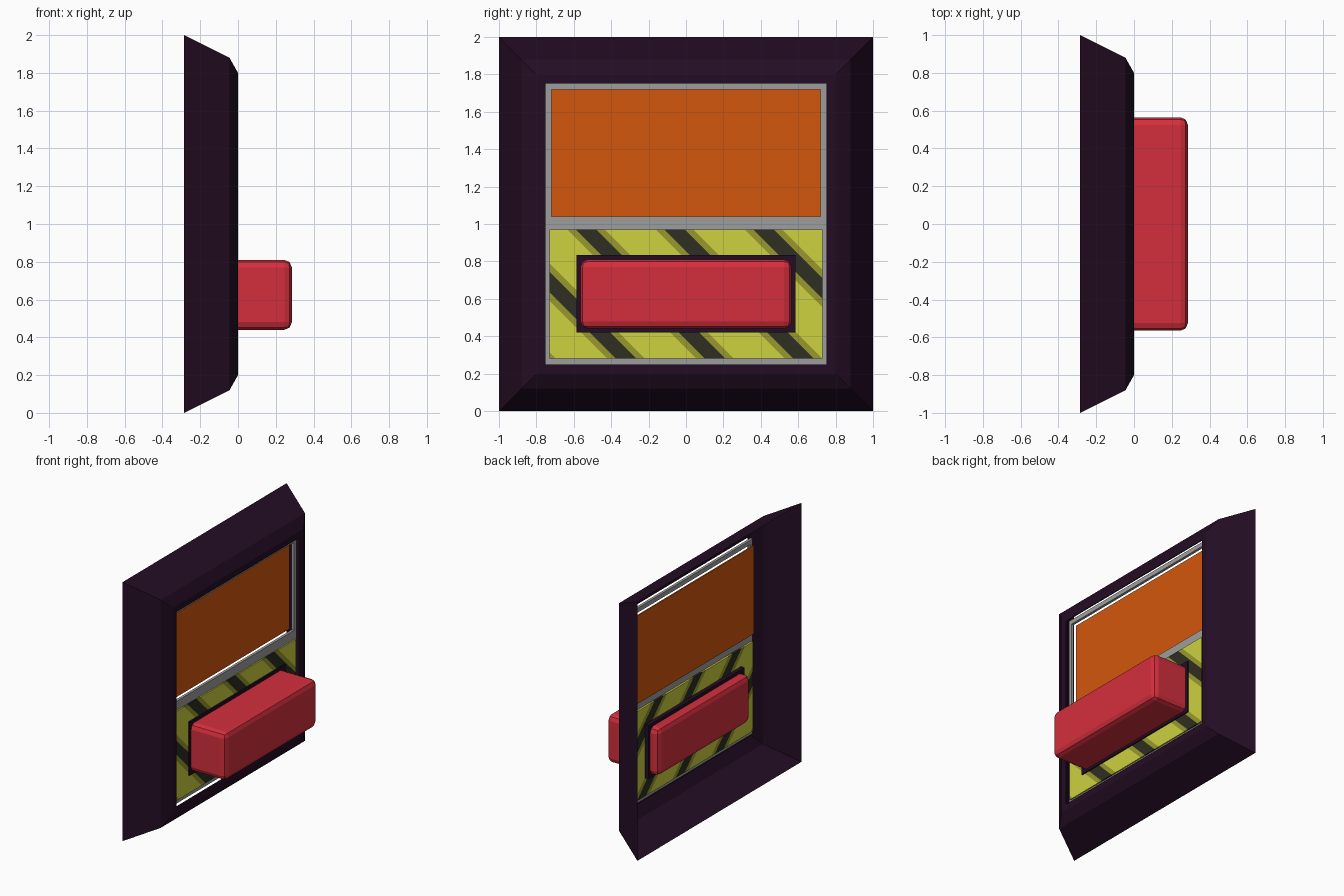
import bpy, bmesh
from mathutils import Vector

cube = bpy.data.objects.get("Cube")
if cube:
    bpy.data.objects.remove(cube, do_unlink=True)


def material(name, *rgb):
    lin = [((c / 255 + 0.055) / 1.055) ** 2.4 if c > 10 else c / 255 / 12.92 for c in rgb]
    mat = bpy.data.materials.new(name)
    mat.use_nodes = True
    mat.diffuse_color = (*lin, 1)
    mat.node_tree.nodes["Principled BSDF"].inputs["Base Color"].default_value = (*lin, 1)
    return mat


dark_plum = material("dark_plum", 36, 13, 36)
red = material("red", 212, 47, 61)
orange = material("orange", 212, 87, 13)
grey = material("grey", 158, 158, 158)
yellow = material("yellow", 205, 209, 62)
olive = material("olive", 152, 152, 45)
charcoal = material("charcoal", 46, 46, 34)


def finish(name, bm, *mats):
    mesh = bpy.data.meshes.new(name)
    bm.to_mesh(mesh)
    bm.free()
    obj = bpy.data.objects.new(name, mesh)
    bpy.context.collection.objects.link(obj)
    for mat in mats:
        mesh.materials.append(mat)
    return obj


def add_box(bm, xs, ys, zs):
    lo, hi = Vector((xs[0], ys[0], zs[0])), Vector((xs[1], ys[1], zs[1]))
    verts = bmesh.ops.create_cube(bm, size=1)["verts"]
    for v in verts:
        v.co = (lo + hi) / 2 + v.co * (hi - lo)


def box(name, xs, ys, zs, mat):
    bm = bmesh.new()
    add_box(bm, xs, ys, zs)
    return finish(name, bm, mat)


# Outer frame: open-backed sloped shell around a window
bm = bmesh.new()
rings = []
for half, x in [(1, -0.285), (0.88, -0.045), (0.8, 0), (0.75, 0)]:
    rings.append([bm.verts.new((x, sy * half, 1 + sz * half))
                  for sy, sz in [(-1, -1), (1, -1), (1, 1), (-1, 1)]])
for a, b in zip(rings, rings[1:]):
    for i in range(4):
        j = (i + 1) % 4
        bm.faces.new((a[i], a[j], b[j], b[i]))
finish("outer_frame", bm, dark_plum)

# Grey trim: three rails and two side strips
bm = bmesh.new()
trim_x = (-0.045, -0.025)
for zs in [(0.25, 0.28), (0.97, 1.04), (1.72, 1.755)]:
    add_box(bm, trim_x, (-0.75, 0.75), zs)
for zs in [(0.28, 0.97), (1.04, 1.72)]:
    for ys in [(-0.75, -0.72), (0.72, 0.75)]:
        add_box(bm, trim_x, ys, zs)
finish("grey_trim", bm, grey)

# Upper panel, set back behind the trim
box("upper_panel", (-0.075, -0.065), (-0.72, 0.72), (1.04, 1.72), orange)

# Hazard panel: slab cut by diagonal planes, coloured by distance to stripe centre
PERIOD, START, CORE, FRINGE = 0.475, -0.04, 0.055, 0.1
bm = bmesh.new()
add_box(bm, (-0.06, -0.015), (-0.73, 0.73), (0.28, 0.97))
for k in range(-1, 5):
    for offset in (-FRINGE, -CORE, CORE, FRINGE):
        bmesh.ops.bisect_plane(bm, geom=bm.verts[:] + bm.edges[:] + bm.faces[:],
                               plane_co=(0, START + k * PERIOD + offset, 0),
                               plane_no=(0, 1, 1))
for f in bm.faces:
    c = f.calc_center_median()
    d = abs((c.y + c.z - START + PERIOD / 2) % PERIOD - PERIOD / 2)
    f.material_index = 2 if d < CORE else 1 if d < FRINGE else 0
finish("hazard_panel", bm, yellow, olive, charcoal)

# Dark collar around the push bar
box("bar_collar", (-0.09, -0.005), (-0.585, 0.585), (0.42, 0.835), dark_plum)

# Push bar passing through the collar
bar = box("push_bar", (-0.157, 0.285), (-0.565, 0.565), (0.44, 0.81), red)
bevel = bar.modifiers.new("soft_edges", "BEVEL")
bevel.width = 0.04
bevel.segments = 2
